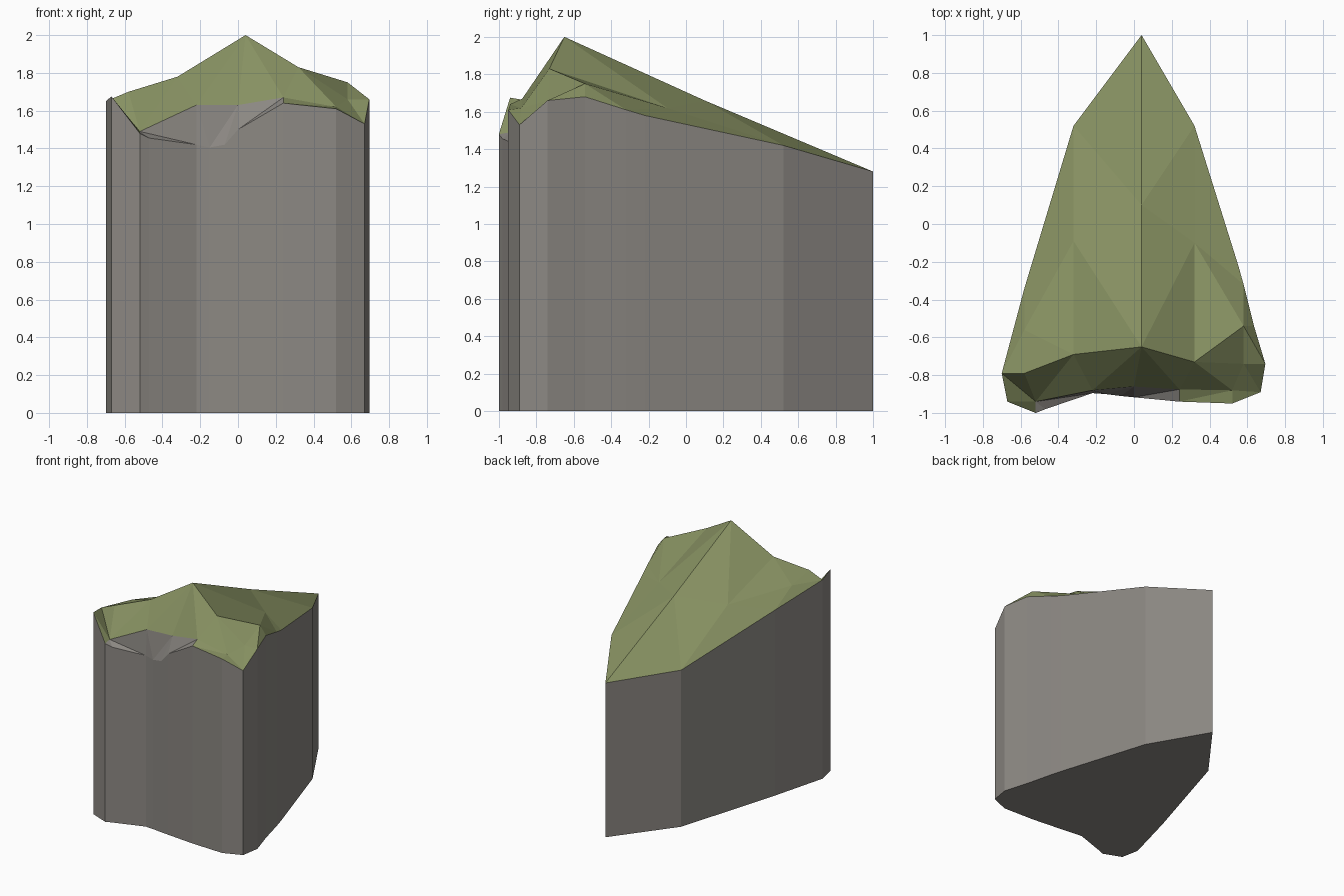
import bpy
from mathutils import Vector
from mathutils.geometry import delaunay_2d_cdt

if "Cube" in bpy.data.objects:
    bpy.data.objects.remove(bpy.data.objects["Cube"])

# Rim of the cliff, counter-clockwise from the rear tip (x, y, top height)
rim = [(.04, 1, 1.28), (-.32, .52, 1.30), (-.58, -.34, 1.54), (-.70, -.79, 1.65),
       (-.67, -.94, 1.675), (-.52, -1, 1.48), (-.47, -.98, 1.455), (-.22, -.895, 1.42),
       (-.15, -.90, 1.405), (-.07, -.91, 1.42), (0, -.917, 1.50), (.24, -.94, 1.64),
       (.52, -.95, 1.61), (.67, -.89, 1.53), (.695, -.74, 1.66), (.635, -.54, 1.68),
       (.58, -.32, 1.61), (.552, -.22, 1.58), (.32, .52, 1.42)]
# Turf edge above the front notch, crest line, and the slope break behind it
lip = [(-.52, -.94, 1.49), (-.22, -.88, 1.63), (0, -.86, 1.63), (.24, -.875, 1.67), (.52, -.88, 1.62)]
crest = [(-.58, -.79, 1.70), (-.32, -.69, 1.78), (.04, -.65, 2.0), (.32, -.73, 1.83), (.58, -.54, 1.75)]
slope = [(-.58, -.56, 1.66), (-.32, -.09, 1.61), (.04, .10, 1.66), (.32, -.10, 1.62)]
dip = [(.58, -.74, 1.66)]
pts = rim + lip + crest + slope + dip
n = len(rim)
L, C = n, n + len(lip)
S = C + len(crest)
D = S + len(slope)


def chain(start, count):
    return [(start + i, start + i + 1) for i in range(count - 1)]


edges = chain(L, 5) + chain(C, 5) + chain(S, 4)
edges += [(0, S + 2), (S + 2, C + 2), (S + 3, C + 3), (S + 1, C + 1), (S, C), (S + 3, C + 4),
          (1, S + 1), (n - 1, S + 3), (L, 5), (L, C), (C + 4, D), (D, L + 4),
          (L + 4, 12), (L, 4), (L, 3), (C, 3), (L, 7), (L + 3, 11),
          (C + 4, 14), (L + 4, 13), (S, 2), (S, 3), (S + 1, 2), (C + 4, 16)]

# Triangulate the top surface along the creases
res = delaunay_2d_cdt([Vector(p[:2]) for p in pts], edges, [list(range(n))], 1, 1e-5)
orig = res[3]
tris = [[orig[v][0] for v in f] for f in res[2]]
notch = set(range(5, 12)) | set(range(L, L + 4))
stone = [t for t in tris if set(t) <= notch]
turf = [t for t in tris if not set(t) <= notch]


def make(name, verts, faces, color):
    used = sorted({i for f in faces for i in f})
    remap = {v: i for i, v in enumerate(used)}
    me = bpy.data.meshes.new(name)
    me.from_pydata([verts[i] for i in used], [], [[remap[i] for i in f] for f in faces])
    me.update()
    ob = bpy.data.objects.new(name, me)
    bpy.context.collection.objects.link(ob)
    mat = bpy.data.materials.new(name + "_colour")
    mat.diffuse_color = color
    mat.use_nodes = True
    mat.node_tree.nodes["Principled BSDF"].inputs["Base Color"].default_value = mat.diffuse_color
    me.materials.append(mat)


# Rock body: vertical walls, base and the notch ledge
base = len(pts)
verts = pts + [(x, y, 0) for x, y, z in rim]
walls = [(base + i, base + (i + 1) % n, (i + 1) % n, i) for i in range(n)]
floor = [list(range(base + n - 1, base - 1, -1))]
make("cliff_rock", verts, walls + floor + stone, (0.26, 0.245, 0.225, 1))

# Grass cap
make("grass_top", pts, turf, (0.24, 0.28, 0.12, 1))
